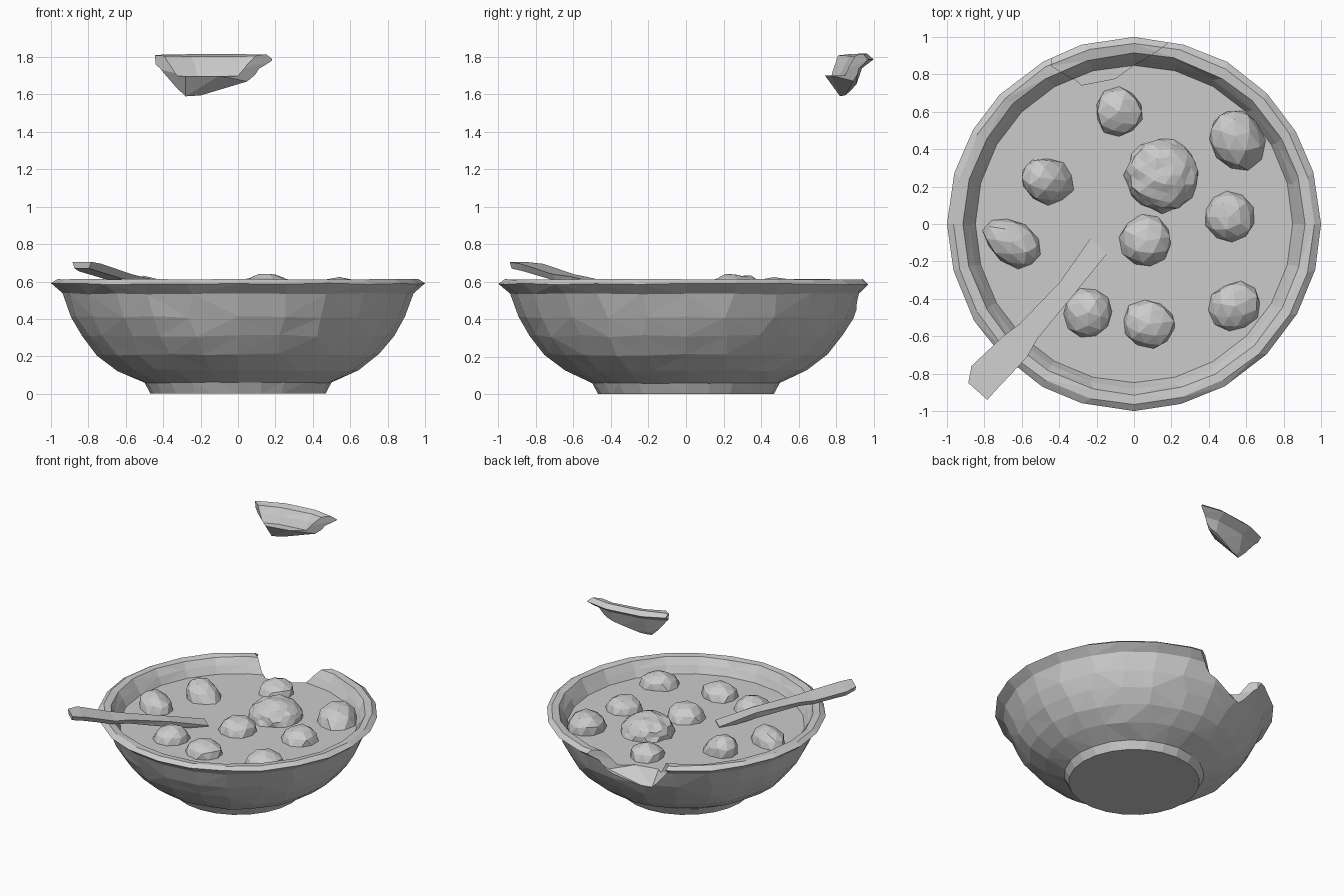
import bpy, bmesh, math, random
from mathutils import Vector

if "Cube" in bpy.data.objects:
    bpy.data.objects.remove(bpy.data.objects["Cube"])

random.seed(4)


def finish(bm, name):
    bmesh.ops.recalc_face_normals(bm, faces=bm.faces[:])
    me = bpy.data.meshes.new(name)
    bm.to_mesh(me)
    bm.free()
    ob = bpy.data.objects.new(name, me)
    bpy.context.collection.objects.link(ob)
    return ob


def loft(rings, name):
    """Skin a closed solid over equal-length rings of points."""
    bm = bmesh.new()
    rows = [[bm.verts.new(p) for p in r] for r in rings]
    n = len(rows[0])
    for a, b in zip(rows, rows[1:]):
        for i in range(n):
            j = (i + 1) % n
            bm.faces.new((a[i], a[j], b[j], b[i]))
    bm.faces.new(rows[0][::-1])
    bm.faces.new(rows[-1])
    quads = [f for f in bm.faces if len(f.verts) == 4]
    bmesh.ops.triangulate(bm, faces=quads)
    return finish(bm, name)


# Bowl filled with soup: (radius, height, jitter)
profile = [(0.468, 0, 0), (0.5, 0.06, 0.004), (0.645, 0.125, 0.01),
           (0.755, 0.21, 0.01), (0.835, 0.31, 0.01), (0.893, 0.41, 0.01),
           (0.938, 0.535, 0.006), (1.0, 0.588, 0.006), (0.965, 0.613, 0.005),
           (0.915, 0.607, 0.007), (0.88, 0.555, 0.006), (0.848, 0.5, 0)]
SIDES = 24


def bowl_ring(k):
    r, z, j = profile[k]
    pts = []
    for i in range(SIDES):
        a = 2 * math.pi * i / SIDES
        if i % 6:
            a += random.uniform(-4, 4) * j
        rr = r - random.uniform(0, j) * (1 if i % 6 else 0)
        pts.append((rr * math.cos(a), rr * math.sin(a), z + random.uniform(-j, j) * 0.6))
    return pts


bowl = loft([bowl_ring(k) for k in range(len(profile))], "soup_bowl")
shard = bowl.copy()
shard.data = bowl.data.copy()
shard.name = "broken_rim_shard"
bpy.context.collection.objects.link(shard)

# Cutter for the chipped rim
bm = bmesh.new()
inner = [(-0.45, 0.84), (-0.39, 0.80), (-0.28, 0.74), (-0.1, 0.775), (0.02, 0.85), (0.19, 0.965)]
for x, y in inner:
    bm.verts.new((x, y, 0.72))
low = [(-0.44, 0.85, 0.54), (-0.28, 0.74, 0.5), (-0.1, 0.775, 0.5),
       (-0.28, 0.82, 0.39), (-0.2, 0.85, 0.395), (0.05, 0.89, 0.47), (0.18, 0.965, 0.58)]
for p in low:
    bm.verts.new(p)
for x, z in [(-0.43, 0.54), (-0.28, 0.39), (-0.2, 0.395), (0.05, 0.47), (0.19, 0.59),
             (0.24, 0.72), (-0.38, 0.72)]:
    bm.verts.new((x, 1.15, z))
hull = bmesh.ops.convex_hull(bm, input=bm.verts[:])
bmesh.ops.delete(bm, geom=[v for v in bm.verts if not v.link_faces], context='VERTS')
cutter = finish(bm, "chip_cutter")
cutter.hide_render = True

for ob, op in ((bowl, 'DIFFERENCE'), (shard, 'INTERSECT')):
    mod = ob.modifiers.new("chip", 'BOOLEAN')
    mod.operation = op
    mod.solver = 'EXACT'
    mod.object = cutter
    bpy.context.view_layer.objects.active = ob
    bpy.ops.object.modifier_apply(modifier=mod.name)
bpy.data.objects.remove(cutter)
shard.location.z = 1.2

# Lumps floating in the soup: x, y, half width, half depth, height, turn, lean
lumps = [(-0.08, 0.60, 0.13, 0.13, 0.10, 0, 0),
         (0.55, 0.45, 0.145, 0.17, 0.125, 20, 0.02),
         (0.51, 0.04, 0.13, 0.14, 0.10, 40, 0),
         (0.065, -0.09, 0.14, 0.14, 0.11, 10, 0),
         (-0.46, 0.23, 0.125, 0.14, 0.135, 70, 0.05),
         (-0.65, -0.10, 0.17, 0.115, 0.11, -35, 0),
         (-0.245, -0.475, 0.135, 0.13, 0.10, 55, 0),
         (0.08, -0.535, 0.13, 0.145, 0.10, 80, 0),
         (0.54, -0.44, 0.14, 0.13, 0.10, 25, 0),
         (0.15, 0.26, 0.195, 0.195, 0.14, 0, 0)]
for x, y, a, b, h, turn, lean in lumps:
    bm = bmesh.new()
    bmesh.ops.create_icosphere(bm, subdivisions=3 if a > 0.18 else 2, radius=1)
    if a > 0.18:
        bmesh.ops.dissolve_limit(bm, angle_limit=0.2, verts=bm.verts[:], edges=bm.edges[:])
    t = math.radians(turn)
    for v in bm.verts:
        p = v.co * random.uniform(0.93, 1.06)
        px, py, pz = p.x * a, p.y * b + lean * max(p.z, 0), p.z * h
        v.co = Vector((x + px * math.cos(t) - py * math.sin(t),
                       y + px * math.sin(t) + py * math.cos(t), 0.5 + pz))
    bmesh.ops.triangulate(bm, faces=bm.faces[:])
    finish(bm, "big_lump" if a > 0.18 else "lump")

# Spoon resting over the rim: centre x, centre y, half width, top height, thickness
stations = [(-0.835, -0.895, 0.068, 0.705, 0.035), (-0.80, -0.82, 0.092, 0.695, 0.04),
            (-0.635, -0.655, 0.085, 0.64, 0.035), (-0.565, -0.575, 0.062, 0.627, 0.035),
            (-0.36, -0.345, 0.05, 0.575, 0.05), (-0.19, -0.12, 0.06, 0.508, 0.03)]
side = Vector((0.75, -0.66, 0))
rings = []
for x, y, w, top, th in stations:
    c = Vector((x, y, top))
    down = Vector((0, 0, -th))
    rings.append([c - side * w, c + side * w, c + side * w * 0.75 + down, c - side * w * 0.75 + down])
loft(rings, "spoon")
